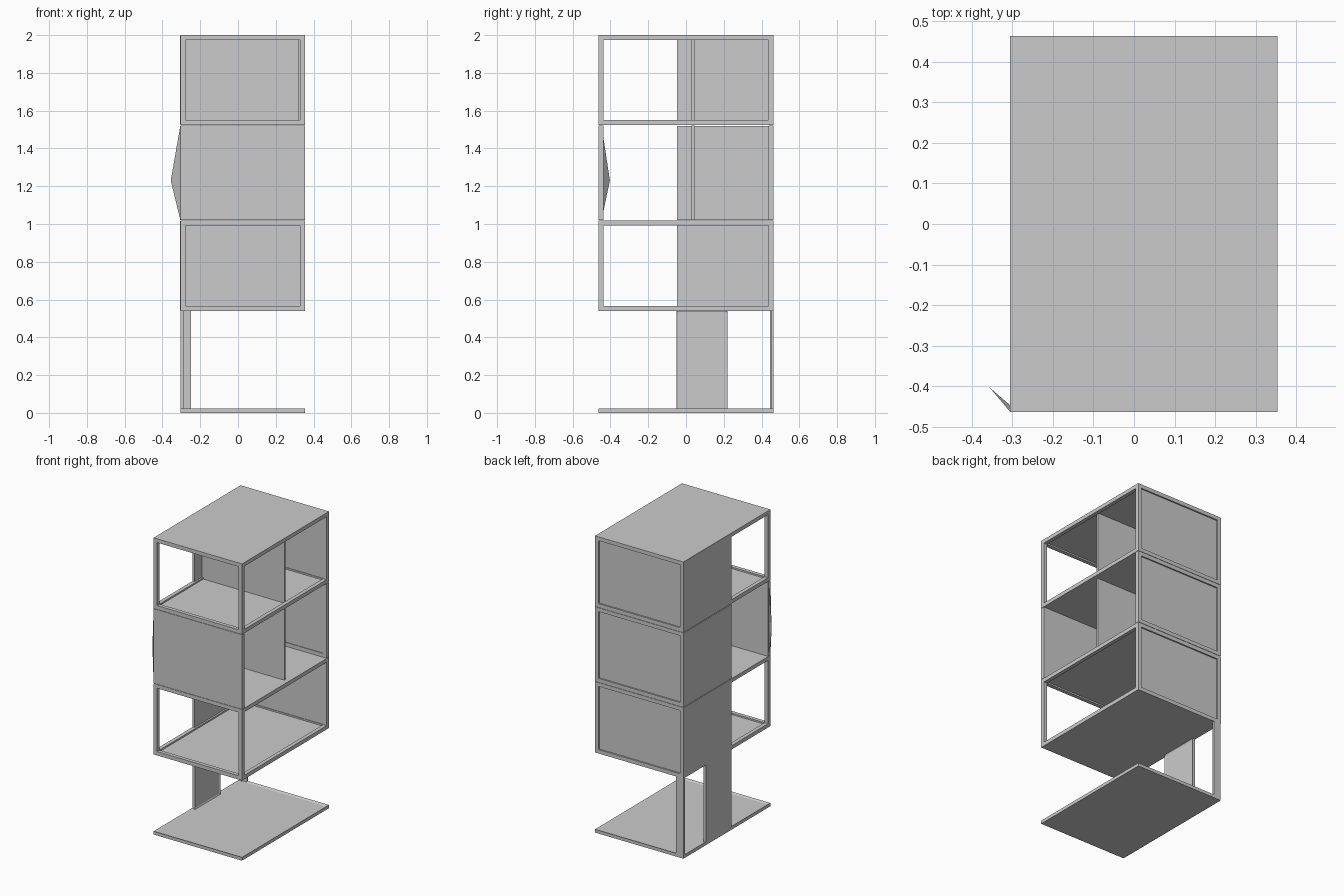
import bpy, bmesh

if "Cube" in bpy.data.objects:
    bpy.data.objects.remove(bpy.data.objects["Cube"])

grey = bpy.data.materials.new("light grey")
grey.diffuse_color = (0.6, 0.6, 0.6, 1)
grey.use_nodes = True
grey.node_tree.nodes["Principled BSDF"].inputs["Base Color"].default_value = grey.diffuse_color

X0, X1, Y0, Y1 = -0.305, 0.354, -0.463, 0.463
T = 0.026   # frame bar width


def finish(name, bm):
    bmesh.ops.recalc_face_normals(bm, faces=bm.faces[:])
    me = bpy.data.meshes.new(name)
    bm.to_mesh(me)
    bm.free()
    me.materials.append(grey)
    ob = bpy.data.objects.new(name, me)
    bpy.context.collection.objects.link(ob)
    return ob


def add_box(bm, x0, x1, y0, y1, z0, z1):
    v = [bm.verts.new((x, y, z)) for z in (z0, z1)
         for x, y in ((x0, y0), (x1, y0), (x1, y1), (x0, y1))]
    for f in ((3, 2, 1, 0), (4, 5, 6, 7), (0, 1, 5, 4), (1, 2, 6, 5), (2, 3, 7, 6), (3, 0, 4, 7)):
        bm.faces.new([v[i] for i in f])


def box(name, *dims, recess=None):
    """Box; recess = (axis, sign, border, depth) sinks one face inside a rim."""
    bm = bmesh.new()
    add_box(bm, *dims)
    if recess:
        axis, sign, border, depth = recess
        bmesh.ops.recalc_face_normals(bm, faces=bm.faces[:])
        bm.normal_update()
        face = [f for f in bm.faces if f.normal[axis] * sign > 0.9]
        bmesh.ops.inset_region(bm, faces=face, thickness=border, depth=0)
        for v in face[0].verts:
            v.co[axis] -= sign * depth
    return finish(name, bm)


def bars(name, dims):
    bm = bmesh.new()
    for d in dims:
        add_box(bm, *d)
    return finish(name, bm)


# base plate with shallow tray
box("base_plate", X0, X1, Y0, Y1, 0, 0.022, recess=(2, 1, 0.025, 0.006))

# supports of the open bottom level
box("bottom_side_panel", X0, X0 + 0.02, -0.05, 0.22, 0.016, 0.54, recess=(0, 1, 0.01, 0.004))
bars("bottom_corner_post", [(X0, X0 + 0.055, Y1 - 0.012, Y1, 0.016, 0.54),
                            (X0, X0 + 0.018, Y1 - 0.018, Y1, 0.016, 0.54)])


# framed modules: lower and upper
for name, z0, z1 in (("lower", 0.54, 1.018), ("upper", 1.524, 2.0)):
    frame = []
    for x in (X0, X1 - T):
        for y in (Y0, Y1 - T):
            frame.append((x, x + T, y, y + T, z0 + T, z1 - T))       # posts
    for z in (z0, z1 - T):
        for x in (X0, X1 - T):
            frame.append((x, x + T, Y0, Y1, z, z + T))               # side rails
        for y in (Y0, Y1 - T):
            frame.append((X0 + T, X1 - T, y, y + T, z, z + T))       # front and back rails
    bars(name + "_frame", frame)
    box(name + "_floor", X0 + .001, X1 - .001, Y0 + .001, Y1 - .001, z0, z0 + 0.016)
    box(name + "_roof", X0 + .001, X1 - .001, Y0 + .001, Y1 - .001, z1 - 0.016, z1)

# middle module back frame
M0, M1 = 1.02, 1.522
bars("middle_back_frame", [
    (X0, X0 + T, Y1 - T, Y1, M0, M1), (X1 - T, X1, Y1 - T, Y1, M0, M1),
    (X0 + T, X1 - T, Y1 - T, Y1, M0, M0 + T), (X0 + T, X1 - T, Y1 - T, Y1, M1 - T, M1)])

# back panels set inside the frames, and flush left panels over the rear half
for name, z0, z1 in (("lower", 0.54, 1.018), ("middle", M0, M1), ("upper", 1.524, 2.0)):
    box(name + "_back_panel", X0 + T, X1 - T, Y1 - 0.022, Y1 - 0.01, z0 + T, z1 - T)
    box(name + "_side_panel", X0 - 0.001, X0 + 0.014, -0.048, Y1, z0 + 0.002, z1 - 0.002)

# cross partitions
for name, z0, z1 in (("middle", M0, M1), ("upper", 1.54, 1.984)):
    box(name + "_partition", X0 + 0.01, X1 - 0.03, 0.03, 0.044, z0, z1)

# middle front panel
box("middle_front_panel", X0, X1, Y0, Y0 + T, M0, M1)

# small pointed flap bent back from the front panel's left edge
bm = bmesh.new()
tip = bm.verts.new((-0.356, -0.403, 1.23))
ring = [bm.verts.new((X0, y, z)) for y, z in
        ((Y0, M0), (Y0, M1), (Y0 + 0.016, M1), (Y0 + 0.016, M0))]
bm.faces.new(ring)
for i in range(4):
    bm.faces.new((ring[i], ring[(i + 1) % 4], tip))
finish("pointed_flap", bm)
